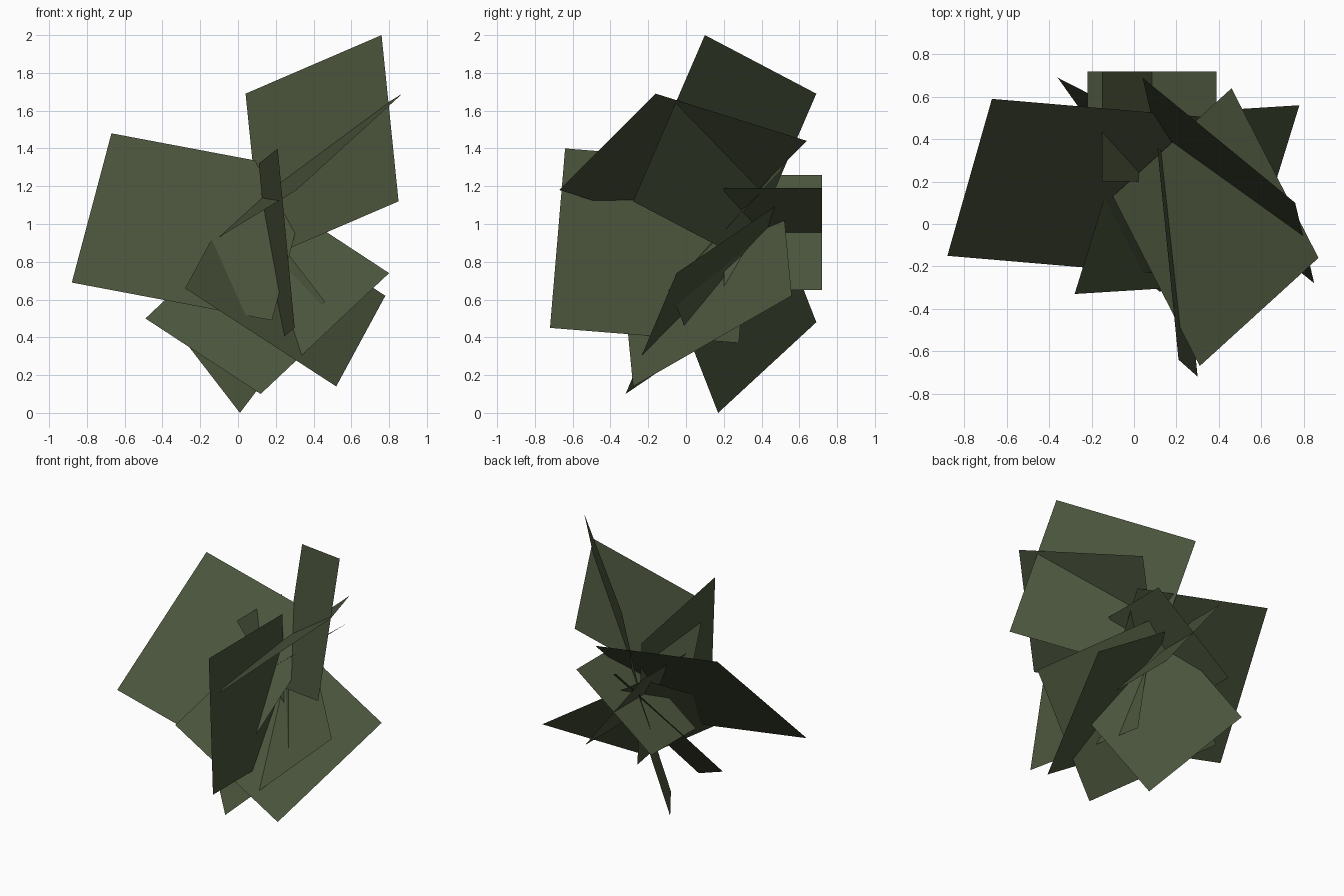
import bpy
from mathutils import Vector

if "Cube" in bpy.data.objects:
    bpy.data.objects.remove(bpy.data.objects["Cube"])

# One dark leaf green for the whole clump
leaf = bpy.data.materials.new("dark_leaf_green")
leaf.diffuse_color = (0.07, 0.09, 0.045, 1.0)
leaf.use_nodes = True
leaf.node_tree.nodes["Principled BSDF"].inputs["Base Color"].default_value = leaf.diffuse_color


def make_object(name, quads):
    verts, faces = [], []
    for quad in quads:
        n = len(verts)
        verts += [tuple(p) for p in quad]
        faces.append((n, n + 1, n + 2, n + 3))
    mesh = bpy.data.meshes.new(name)
    mesh.from_pydata(verts, [], faces)
    mesh.materials.append(leaf)
    obj = bpy.data.objects.new(name, mesh)
    bpy.context.collection.objects.link(obj)


def card(name, a, corner, b):
    """Flat leaf card: a corner and its two neighbours; the fourth is implied."""
    a, corner, b = Vector(a), Vector(corner), Vector(b)
    make_object(name, [(a, corner, b, a + b - corner)])


# Square leaf cards fanning out from the middle of the clump
card("left_leaf_card", (-0.67, 0.59, 1.48), (-0.88, -0.15, 0.69), (0.18, -0.24, 0.49))
card("slanted_leaf_card", (0.31, -0.67, 1.18), (0.87, -0.16, 1.69), (0.46, 0.64, 1.44))
card("top_leaf_card", (0.04, 0.69, 1.69), (0.76, 0.10, 2.00), (0.85, -0.28, 1.12))
card("upright_leaf_card", (0.11, 0.36, 1.32), (0.21, -0.64, 1.40), (0.30, -0.72, 0.45))
card("lower_leaf_card", (-0.49, 0.27, 0.50), (0.12, -0.32, 0.10), (0.80, -0.05, 0.74))
card("lower_right_leaf_card", (-0.28, -0.33, 0.66), (0.52, -0.28, 0.14), (0.78, 0.56, 0.62))
card("bottom_leaf_card", (-0.36, 0.69, 0.48), (0.01, 0.17, 0.00), (0.46, -0.06, 0.59))

# Crossed pair of cards running out to the back
cx, cz, y0, y1 = 0.085, 0.955, 0.20, 0.72
cross = []
for dx, dz in ((0.305, 0.235), (-0.235, 0.305)):
    cross.append([(cx - dx, y0, cz - dz), (cx + dx, y0, cz + dz),
                  (cx + dx, y1, cz + dz), (cx - dx, y1, cz - dz)])
make_object("back_crossed_leaf_cards", cross)
